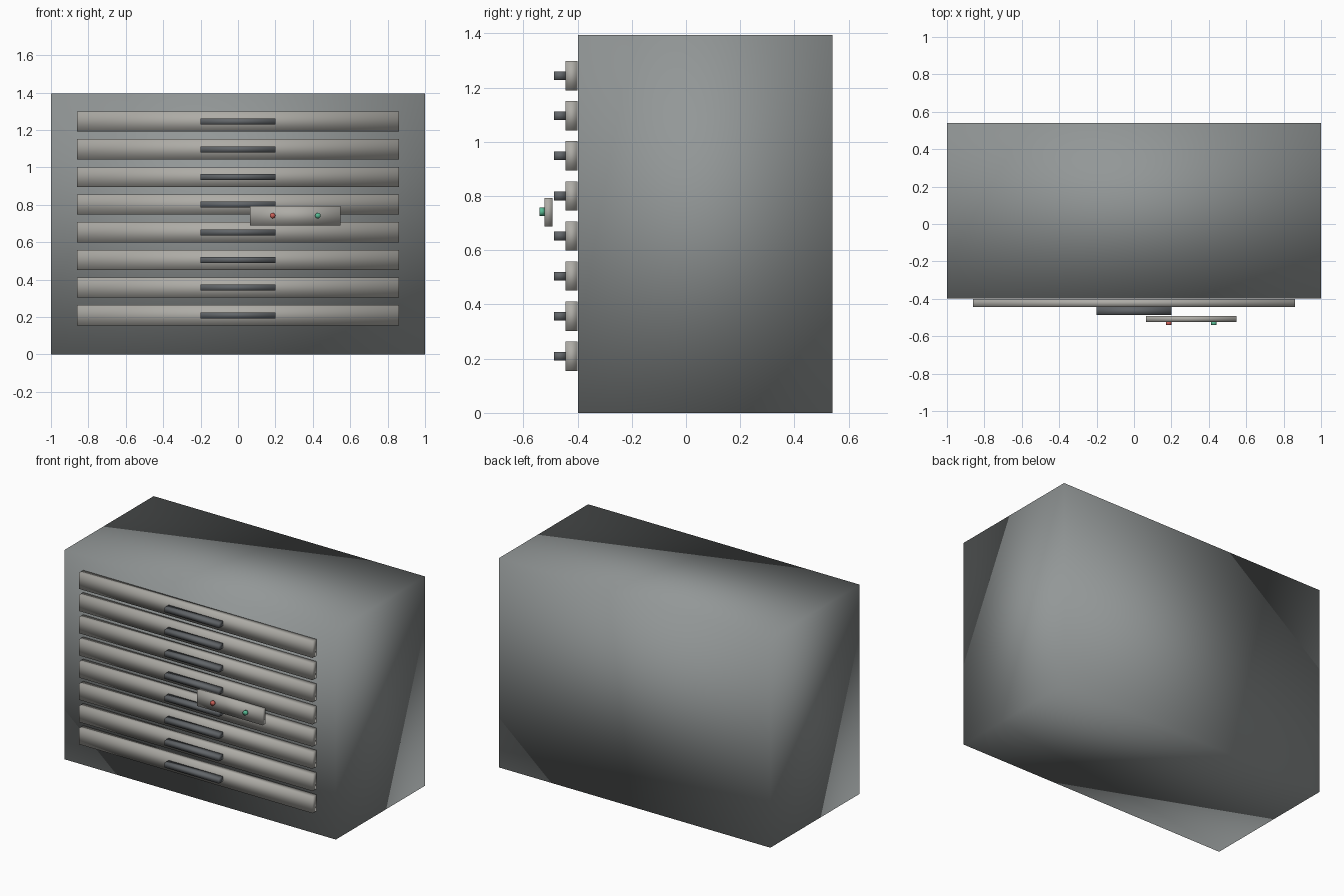
import bpy
import bmesh
import math
from mathutils import Matrix

if "Cube" in bpy.data.objects:
    bpy.data.objects.remove(bpy.data.objects["Cube"])


def material(name, rgb):
    m = bpy.data.materials.new(name)
    m.diffuse_color = (*rgb, 1)
    m.use_nodes = True
    m.node_tree.nodes["Principled BSDF"].inputs["Base Color"].default_value = m.diffuse_color
    return m


def add_part(name, bm, mat):
    for f in bm.faces:
        f.smooth = True
    me = bpy.data.meshes.new(name)
    bm.to_mesh(me)
    bm.free()
    me.materials.append(mat)
    ob = bpy.data.objects.new(name, me)
    bpy.context.collection.objects.link(ob)


def box(name, x, y, z, mat):
    """Smooth-shaded box from (min, max) ranges."""
    bm = bmesh.new()
    bmesh.ops.create_cube(bm, size=1)
    for v in bm.verts:
        v.co = [r[0] + (c + 0.5) * (r[1] - r[0]) for c, r in zip(v.co, (x, y, z))]
    add_part(name, bm, mat)


def lamp(name, x, z, mat):
    """Small round indicator facing the front."""
    bm = bmesh.new()
    bmesh.ops.create_cone(
        bm, cap_ends=True, segments=12, radius1=0.015, radius2=0.015, depth=0.017,
        matrix=Matrix.Translation((x, -0.5315, z)) @ Matrix.Rotation(math.pi / 2, 4, 'X'))
    add_part(name, bm, mat)


body_grey = material("body_grey", (0.29, 0.31, 0.31))
drawer_grey = material("drawer_grey", (0.42, 0.41, 0.38))
handle_dark = material("handle_dark", (0.12, 0.13, 0.14))
red = material("red", (0.6, 0.12, 0.1))
green = material("green", (0.1, 0.5, 0.3))

# Cabinet
box("cabinet_body", (-1, 1), (-0.398, 0.54), (0, 1.395), body_grey)

# Stack of drawers with handles
for i in range(8):
    zc = 0.209 + i * 0.1479
    box(f"drawer_front_{i + 1}", (-0.86, 0.86), (-0.444, -0.401),
        (zc - 0.054, zc + 0.054), drawer_grey)
    box(f"drawer_handle_{i + 1}", (-0.2, 0.2), (-0.487, -0.444),
        (zc - 0.016, zc + 0.016), handle_dark)

# Control plate with two indicator lamps
box("control_plate", (0.064, 0.548), (-0.523, -0.493), (0.688, 0.793), drawer_grey)
lamp("red_lamp", 0.185, 0.742, red)
lamp("green_lamp", 0.427, 0.742, green)
